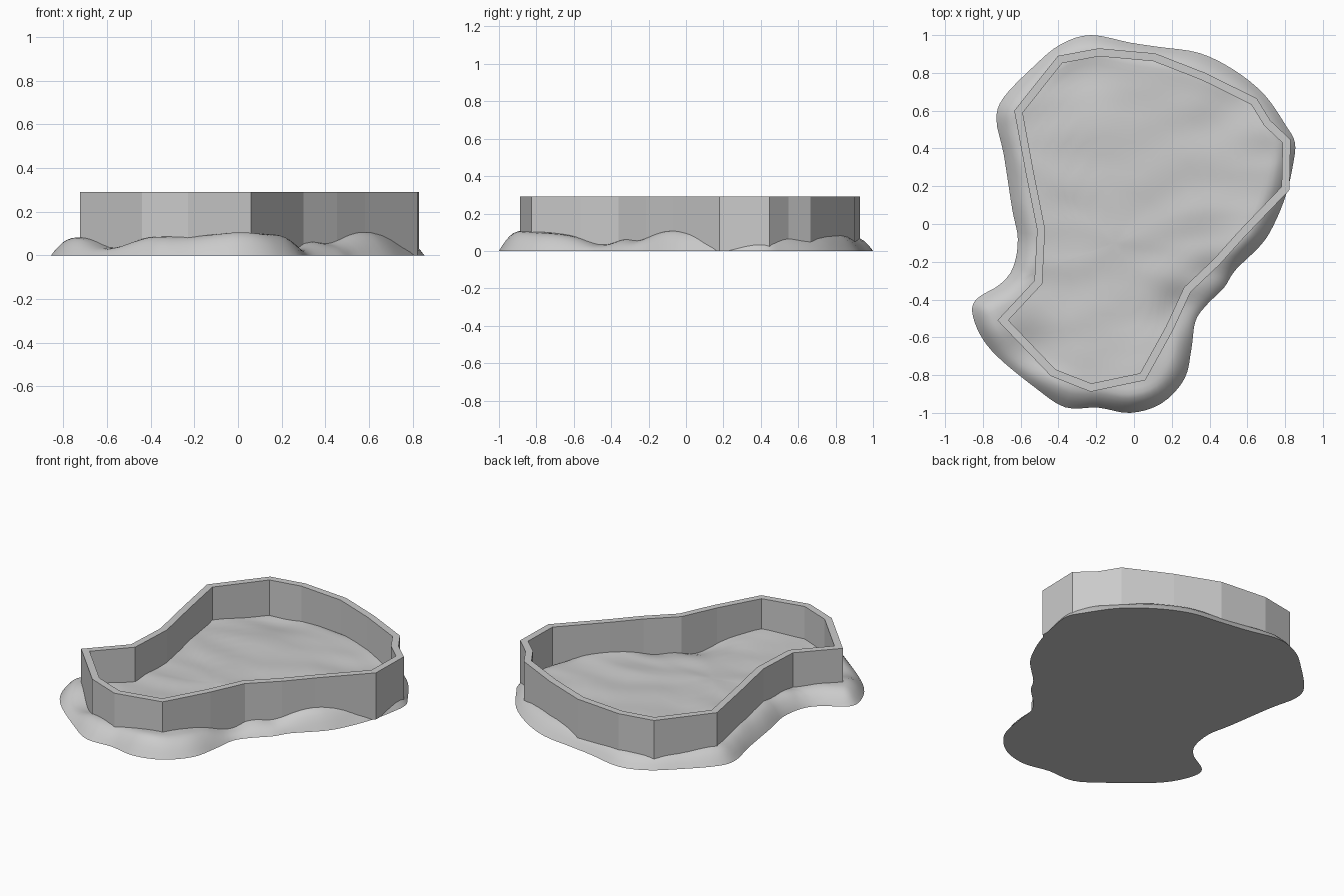
import bpy, math
from mathutils import Vector, noise, geometry

if "Cube" in bpy.data.objects:
    bpy.data.objects.remove(bpy.data.objects["Cube"])

# Island footprint control points (clockwise from the top)
SHORE = [(-.23, 1), (-.02, .96), (.135, .937), (.346, .905), (.53, .815), (.69, .685),
         (.805, .52), (.852, .43), (.842, .315), (.805, .155), (.742, 0), (.673, -.11),
         (.536, -.245), (.478, -.335), (.383, -.43), (.325, -.515), (.304, -.66),
         (.267, -.82), (.145, -.95), (-.02, -1), (-.19, -.972), (-.365, -.97),
         (-.525, -.865), (-.72, -.705), (-.815, -.585), (-.857, -.46), (-.825, -.39),
         (-.71, -.32), (-.64, -.23), (-.615, -.08), (-.645, .08), (-.69, .37),
         (-.728, .55), (-.69, .67), (-.525, .84), (-.39, .95)]
# Outer line of the faceted wall (clockwise)
WALL = [(-.634, .6), (-.403, .89), (-.187, .93), (.113, .903), (.377, .8), (.65, .665),
        (.722, .548), (.829, .447), (.823, .18), (.583, -.07), (.453, -.215), (.3, -.36),
        (.205, -.565), (.06, -.827), (-.23, -.888), (-.44, -.805), (-.723, -.51),
        (-.527, -.3), (-.513, -.03), (-.573, .27)]
# Local hills and dips: x, y, height, radius
BUMPS = [(-.57, -.7, -.055, .15), (.05, -.85, .018, .2), (.6, -.1, .03, .13),
         (.26, -.45, -.055, .13), (.42, -.27, -.03, .1), (.8, .08, -.03, .08),
         (.5, .62, -.02, .14), (-.27, .8, -.025, .18), (-.5, -.3, -.01, .15)]
CENTRE = Vector((-.1, -.1))
WALL_TOP, WALL_THICK = .29, .042


def make_object(name, verts, faces):
    mesh = bpy.data.meshes.new(name)
    mesh.from_pydata(verts, [], faces)
    mesh.update()
    ob = bpy.data.objects.new(name, mesh)
    bpy.context.collection.objects.link(ob)
    return ob


def smooth_loop(points, steps):
    pts, out = [Vector(p) for p in points], []
    n = len(pts)
    for i in range(n):
        a, b, c, d = (pts[(i + k) % n] for k in (-1, 0, 1, 2))
        for s in range(steps):
            t = s / steps
            out.append(.5 * (2 * b + (c - a) * t + (2 * a - 5 * b + 4 * c - d) * t * t
                             + (3 * b - a - 3 * c + d) * t ** 3))
    return out


def edge_distance(p, loop):
    best = 9
    for i, a in enumerate(loop):
        t = geometry.intersect_point_line(p, loop[i - 1], a)[1]
        q = loop[i - 1].lerp(a, min(1, max(0, t)))
        best = min(best, (p - q).length)
    return best


def height(p, loop):
    d = min(1, edge_distance(p, loop) / .11)
    h = .087 + .012 * noise.noise(Vector((p.x * 3, p.y * 7, 2)))
    h += sum(a * math.exp(-((p.x - x) ** 2 + (p.y - y) ** 2) / r ** 2) for x, y, a, r in BUMPS)
    return h * (1 - (1 - d) ** 2)


# Terrain: rings shrinking from the shore to the centre, raised by the height function
shore = smooth_loop(SHORE, 4)
coarse = smooth_loop(SHORE, 2)
n = len(shore)
scales = [1, .98, .96, .94, .915, .89, .86, .83, .79, .75, .7, .64, .58, .51, .43, .35, .26, .17, .08]
verts, faces = [], []
for k, s in enumerate(scales):
    for p in shore:
        q = CENTRE + (p - CENTRE) * s
        verts.append((q.x, q.y, height(q, coarse) if k else 0))
for k in range(len(scales) - 1):
    for i in range(n):
        j = (i + 1) % n
        faces.append((k * n + i, k * n + j, (k + 1) * n + j, (k + 1) * n + i)[::-1])
verts.append((*CENTRE, height(CENTRE, coarse)))
verts.append((*CENTRE, 0))
last, top, bottom = (len(scales) - 1) * n, len(verts) - 2, len(verts) - 1
for i in range(n):
    j = (i + 1) % n
    faces.append((last + j, last + i, top))
    faces.append((i, j, bottom))
terrain = make_object("terrain_base", verts, faces)
bpy.context.view_layer.objects.active = terrain
terrain.select_set(True)
bpy.ops.object.shade_smooth_by_angle(angle=math.radians(40))

# Wall: mitred ring between the outer line and its inward offset
outer = [Vector(p) for p in WALL]
m = len(outer)
inner = []
for i, p in enumerate(outer):
    d0 = (p - outer[i - 1]).normalized()
    d1 = (outer[(i + 1) % m] - p).normalized()
    n0, n1 = Vector((d0.y, -d0.x)), Vector((d1.y, -d1.x))
    inner.append(p + (n0 + n1) * WALL_THICK / (1 + n0.dot(n1)))
rings = [(outer, 0), (outer, WALL_TOP), (inner, WALL_TOP), (inner, 0)]
verts = [(p.x, p.y, z) for ring, z in rings for p in ring]
faces = []
for k in range(4):
    for i in range(m):
        j, k2 = (i + 1) % m, (k + 1) % 4
        faces.append((k * m + i, k2 * m + i, k2 * m + j, k * m + j))
make_object("perimeter_wall", verts, faces)
